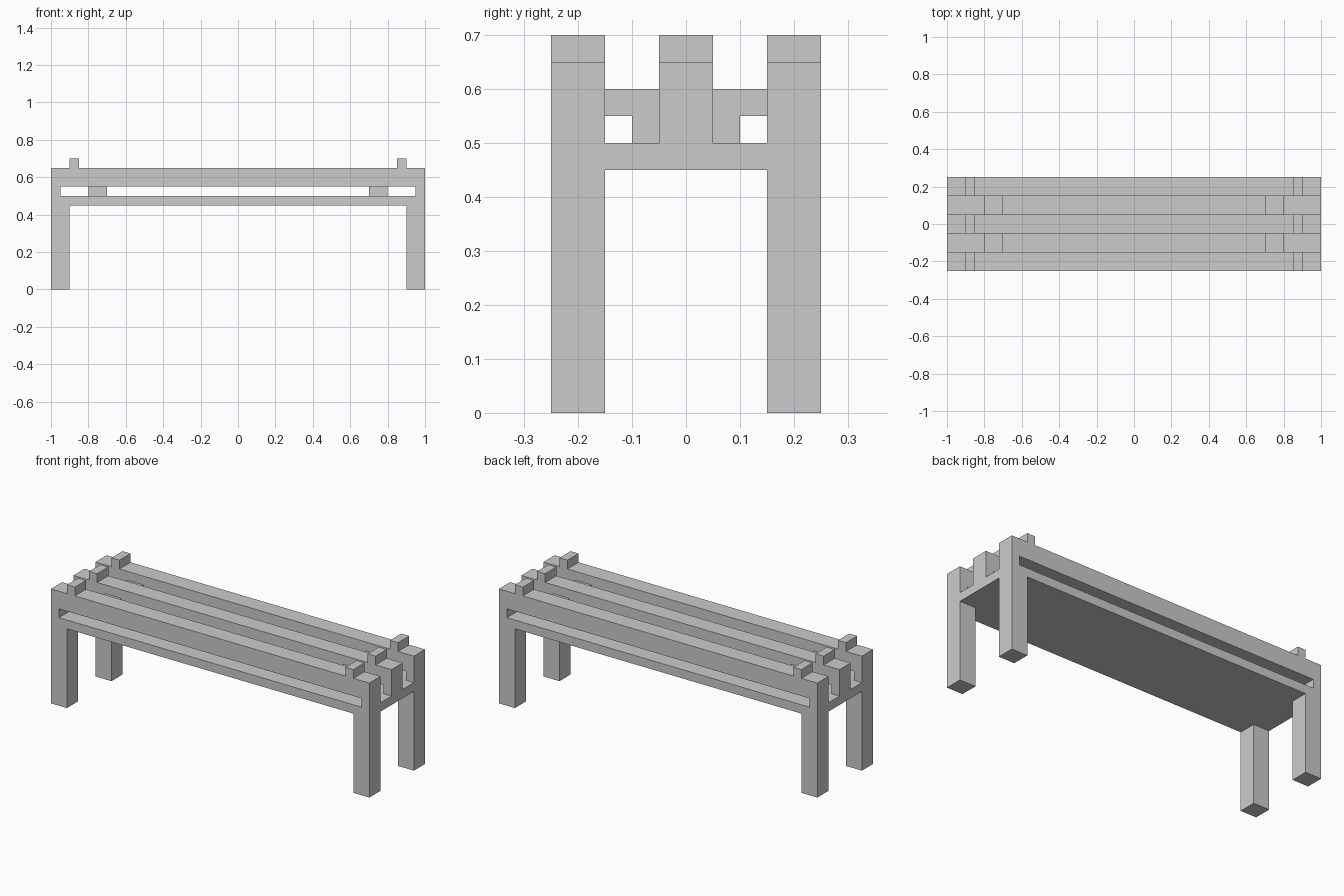
import bpy, bmesh

if "Cube" in bpy.data.objects:
    bpy.data.objects.remove(bpy.data.objects["Cube"])


def extrude_profile(name, half, place, start, end):
    """Mirror a half profile about u = 0 and extrude it from start to end."""
    pts = half + [(-u, v) for u, v in reversed(half)]
    bm = bmesh.new()
    face = bm.faces.new([bm.verts.new(place(u, v, start)) for u, v in pts])
    new = bmesh.ops.extrude_face_region(bm, geom=[face], use_keep_orig=True)
    shift = place(0, 0, end - start)
    moved = [g for g in new["geom"] if isinstance(g, bmesh.types.BMVert)]
    bmesh.ops.translate(bm, verts=moved, vec=shift)
    bmesh.ops.recalc_face_normals(bm, faces=bm.faces)
    mesh = bpy.data.meshes.new(name)
    bm.to_mesh(mesh)
    bm.free()
    obj = bpy.data.objects.new(name, mesh)
    bpy.context.collection.objects.link(obj)
    return obj


def along_x(u, v, w):
    return (w, u, v)


def along_y(u, v, w):
    return (u, w, v)


def along_z(u, v, w):
    return (u, v, w)


# Upper outline of every slat: end face, then the peg near the end
slat_top = [(1, 0.65), (0.9, 0.65), (0.9, 0.7), (0.85, 0.7), (0.85, 0.65)]

# Front and back frames: legs, end posts, slat and pegs
frame = [(0.95, 0.55), (0.95, 0.5), (0.9, 0.5), (0.9, 0), (1, 0)] + slat_top
extrude_profile("front_leg_frame", frame, along_y, -0.25, -0.15)
extrude_profile("back_leg_frame", frame, along_y, 0.15, 0.25)

# Middle slat with its end posts
middle = [(0.95, 0.55), (0.95, 0.5), (1, 0.5)] + slat_top
extrude_profile("middle_slat", middle, along_y, -0.05, 0.05)

# Base board, notched around the legs
board = [(0.9, -0.25), (0.9, -0.15), (1, -0.15),
         (1, 0.15), (0.9, 0.15), (0.9, 0.25)]
extrude_profile("base_board", board, along_z, 0.45, 0.5)

# T-shaped spacers holding the slats apart
spacer = [(0.1, 0.5), (0.1, 0.55), (0.15, 0.55), (0.15, 0.6)]
extrude_profile("left_spacer", spacer, along_x, -0.8, -0.7)
extrude_profile("right_spacer", spacer, along_x, 0.7, 0.8)
